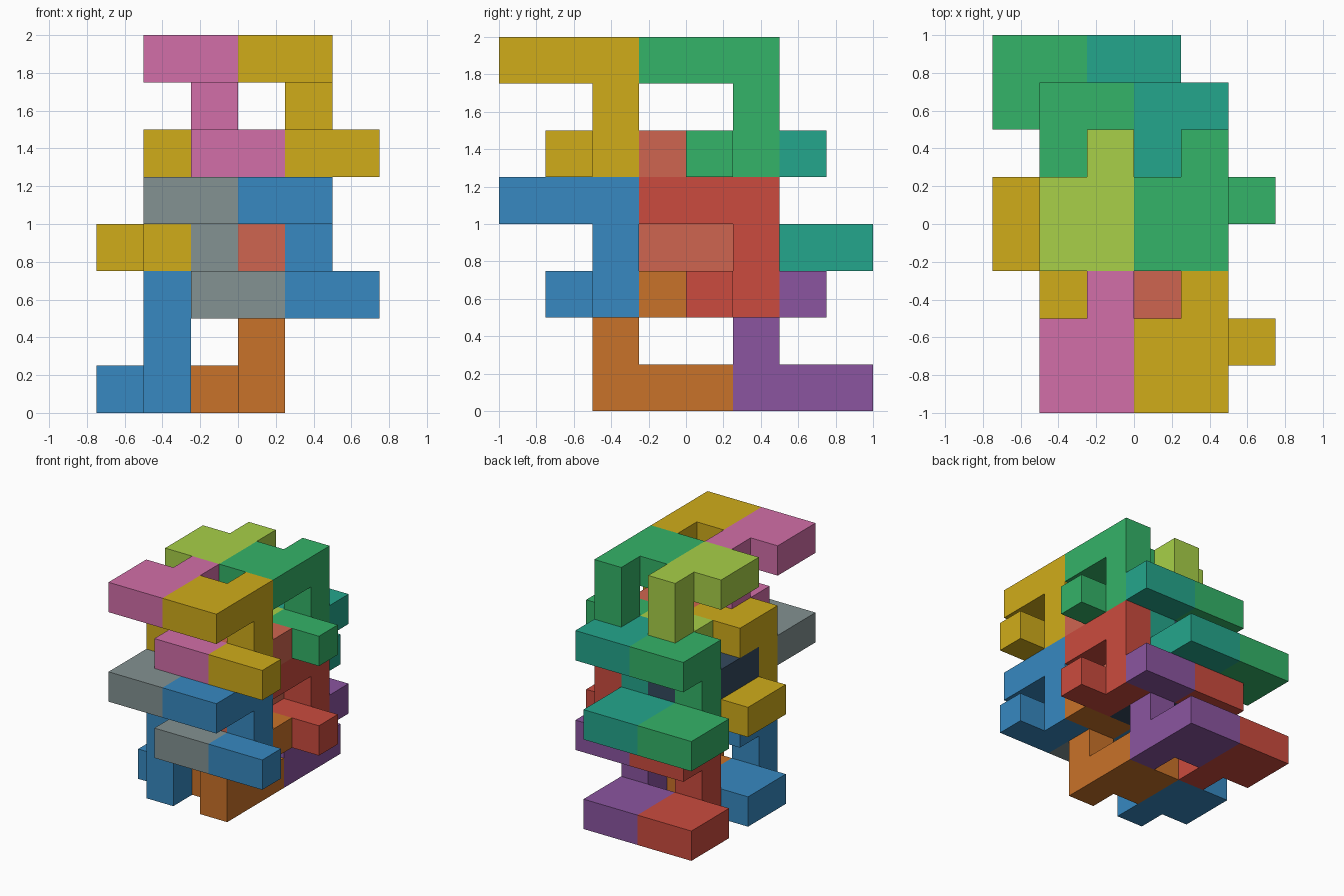
import bpy, bmesh
from math import radians

if "Cube" in bpy.data.objects:
    bpy.data.objects.remove(bpy.data.objects["Cube"])

S = 0.25  # edge of one unit cube

COLORS = {
    "grey": (131, 146, 146), "blue": (55, 137, 193), "navy": (52, 73, 94),
    "red": (203, 75, 62), "pink": (210, 110, 168), "gold": (208, 172, 26),
    "lime": (168, 208, 72), "green": (52, 179, 104), "orange": (201, 114, 41),
    "purple": (139, 85, 160), "salmon": (207, 101, 80), "teal": (36, 166, 140),
}


def to_linear(c):
    c /= 255
    return c / 12.92 if c <= 0.04045 else ((c + 0.055) / 1.055) ** 2.4


def material(name):
    mat = bpy.data.materials.get(name)
    if mat is None:
        mat = bpy.data.materials.new(name)
        mat.diffuse_color = [to_linear(c) for c in COLORS[name]] + [1]
        mat.use_nodes = True
        mat.node_tree.nodes["Principled BSDF"].inputs["Base Color"].default_value = mat.diffuse_color
    return mat


def polycube(name, cells, offset, color):
    """Outer skin of a set of unit cubes, with coplanar faces merged."""
    cells = {tuple(c + o for c, o in zip(cell, offset)) for cell in cells}
    bm = bmesh.new()
    for cell in cells:
        for axis in range(3):
            for side in (0, 1):
                neighbour = list(cell)
                neighbour[axis] += 1 if side else -1
                if tuple(neighbour) in cells:
                    continue
                loop = [(0, 0), (1, 0), (1, 1), (0, 1)]
                verts = []
                for a, b in (loop if side else reversed(loop)):
                    p = list(cell)
                    p[axis] += side
                    p[(axis + 1) % 3] += a
                    p[(axis + 2) % 3] += b
                    verts.append(bm.verts.new((p[0] * S - 0.75, p[1] * S - 1, p[2] * S)))
                bm.faces.new(verts)
    bmesh.ops.remove_doubles(bm, verts=bm.verts[:], dist=1e-4)
    bmesh.ops.dissolve_limit(bm, angle_limit=radians(1), verts=bm.verts[:], edges=bm.edges[:])
    mesh = bpy.data.meshes.new(name)
    bm.to_mesh(mesh)
    bm.free()
    mesh.materials.append(material(color))
    bpy.context.collection.objects.link(bpy.data.objects.new(name, mesh))


# Upright piece: square plate with a tail, a post, and an L-shaped foot
upright = [(1, 0, 4), (2, 0, 4), (1, 1, 4), (2, 1, 4), (2, 2, 4),
           (2, 2, 3),
           (2, 2, 2), (2, 1, 2), (3, 1, 2)]
# Inverted piece: the same shape turned half a turn about x, interlocking with it
inverted = [(i - 1, 4 - j, 4 - k) for i, j, k in upright]

# Colours in order: x fastest, then y, then z
upright_colors = ["grey", "blue", "navy", "red", "pink", "gold", "lime", "green"]
inverted_colors = ["blue", "orange", "red", "purple", "gold", "salmon", "green", "teal"]

# 2 x 2 x 2 stack of both pieces
for n in range(8):
    a, b, c = n & 1, n >> 1 & 1, n >> 2
    shift = (2 * a, 3 * b, 3 * c)
    place = f"{('lower', 'upper')[c]}_{('front', 'back')[b]}_{('left', 'right')[a]}"
    polycube(f"upright_piece_{place}", upright, shift, upright_colors[n])
    polycube(f"inverted_piece_{place}", inverted, shift, inverted_colors[n])
